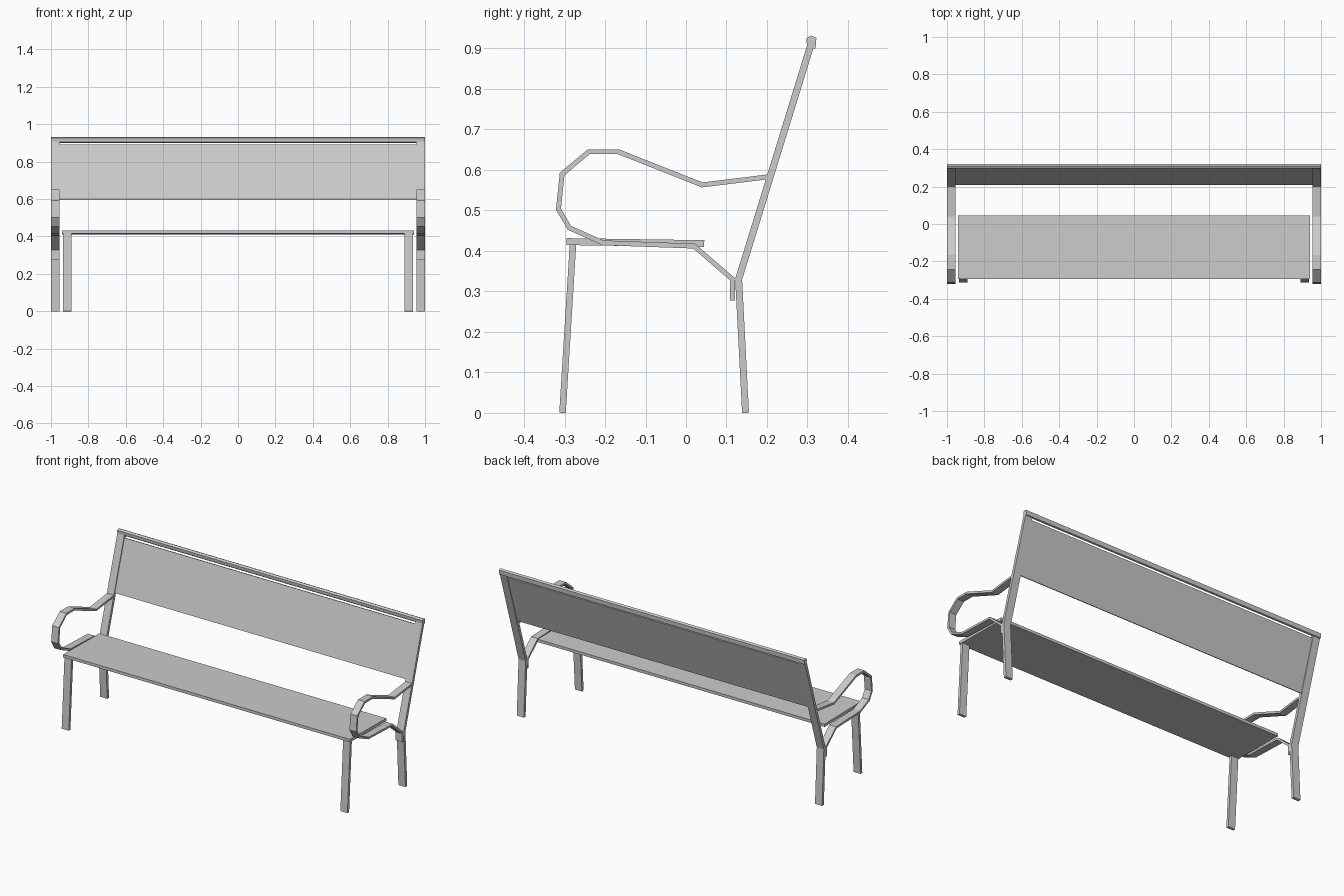
import bpy
import bmesh
from mathutils import Vector

cube = bpy.data.objects.get("Cube")
if cube:
    bpy.data.objects.remove(cube, do_unlink=True)

grey = bpy.data.materials.new("painted grey")
grey.use_nodes = True
grey.diffuse_color = (0.6, 0.6, 0.6, 1)
grey.node_tree.nodes["Principled BSDF"].inputs["Base Color"].default_value = (0.6, 0.6, 0.6, 1)


def prism(name, outline, x0, x1):
    """Extrude a closed (y, z) outline from x0 to x1."""
    bm = bmesh.new()
    face = bm.faces.new([bm.verts.new((x0, y, z)) for y, z in outline])
    moved = bmesh.ops.extrude_face_region(bm, geom=[face])["geom"]
    verts = [g for g in moved if isinstance(g, bmesh.types.BMVert)]
    bmesh.ops.translate(bm, verts=verts, vec=(x1 - x0, 0, 0))
    bmesh.ops.recalc_face_normals(bm, faces=bm.faces)
    mesh = bpy.data.meshes.new(name)
    bm.to_mesh(mesh)
    bm.free()
    mesh.materials.append(grey)
    obj = bpy.data.objects.new(name, mesh)
    bpy.context.scene.collection.objects.link(obj)
    return obj


def strap(name, path, thickness, x0, x1):
    """Flat bar with mitred bends following a (y, z) path."""
    pts = [Vector(p) for p in path]
    dirs = [(b - a).normalized() for a, b in zip(pts, pts[1:])]
    normals = [Vector((-d.y, d.x)) for d in dirs]
    near, far = [], []
    for i, p in enumerate(pts):
        n0, n1 = normals[max(i - 1, 0)], normals[min(i, len(normals) - 1)]
        mitre = (n0 + n1).normalized()
        offset = mitre * (thickness / 2 / mitre.dot(n0))
        near.append(p + offset)
        far.append(p - offset)
    return prism(name, near + far[::-1], x0, x1)


def mirrored(obj):
    """Repeat a part on the other side of the bench."""
    mod = obj.modifiers.new("Mirror", 'MIRROR')
    mod.use_axis[0] = True


# Seat board and backrest panel
strap("seat", [(-0.295, 0.423), (0.045, 0.418)], 0.017, -0.94, 0.94)
strap("backrest_panel", [(0.213, 0.598), (0.304, 0.89)], 0.008, -0.956, 0.956)

# Faceted rail along the top of the backrest
prism("top_rail", [(0.299, 0.906), (0.308, 0.899), (0.32, 0.9), (0.322, 0.926),
                   (0.309, 0.932), (0.297, 0.925)], -1, 1)

# Rear leg continuing up as the backrest upright
mirrored(strap("rear_leg_and_upright", [(0.147, 0), (0.13, 0.33), (0.308, 0.908)],
               0.017, 0.954, 1))

# Front leg under the seat
mirrored(strap("front_leg", [(-0.305, 0), (-0.279, 0.418)], 0.016, 0.89, 0.936))

# Armrest loop that runs under the seat and back to the rear leg
arm = [(0.203, 0.583), (0.04, 0.563), (-0.167, 0.645), (-0.24, 0.645),
       (-0.306, 0.59), (-0.315, 0.503), (-0.288, 0.457), (-0.205, 0.42),
       (0.02, 0.412), (0.115, 0.33), (0.115, 0.277)]
mirrored(strap("armrest", arm, 0.012, 0.955, 0.999))
